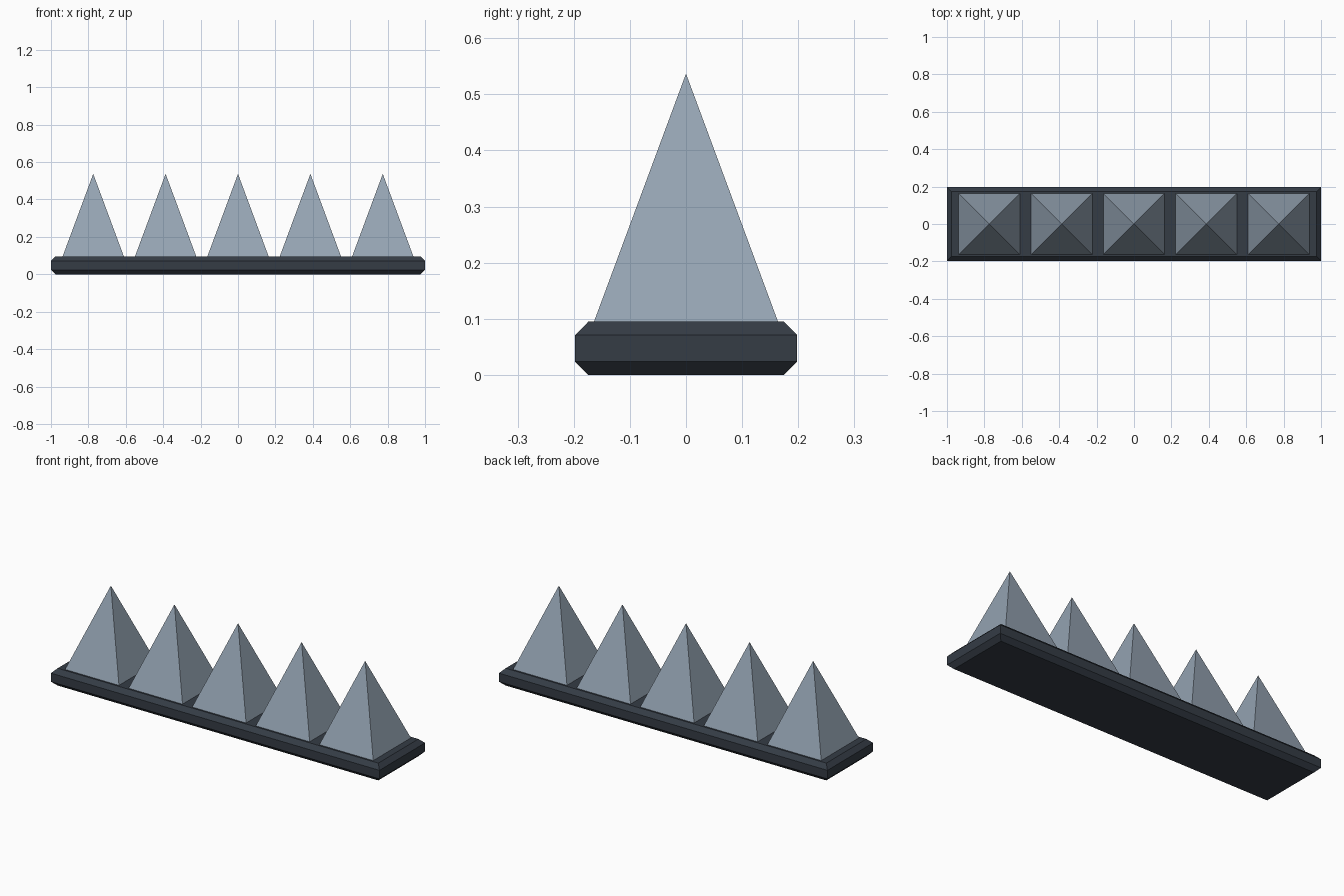
import bpy, bmesh, math

if "Cube" in bpy.data.objects:
    bpy.data.objects.remove(bpy.data.objects["Cube"])


def material(name, color):
    mat = bpy.data.materials.new(name)
    mat.diffuse_color = color
    mat.use_nodes = True
    mat.node_tree.nodes["Principled BSDF"].inputs["Base Color"].default_value = mat.diffuse_color
    return mat


def make_object(name, bm, mat):
    bmesh.ops.recalc_face_normals(bm, faces=bm.faces)
    mesh = bpy.data.meshes.new(name)
    bm.to_mesh(mesh)
    bm.free()
    mesh.materials.append(mat)
    obj = bpy.data.objects.new(name, mesh)
    bpy.context.collection.objects.link(obj)
    return obj


dark = material("dark_metal", (0.035, 0.045, 0.06, 1.0))
steel = material("pale_steel", (0.30, 0.37, 0.45, 0.8))

HALF_X, HALF_Y, HEIGHT, CHAMFER = 1.0, 0.198, 0.095, 0.024

# Base plate: stacked rectangles give chamfered top and bottom rims
bm = bmesh.new()
rings = []
for z, inset in ((0, CHAMFER), (CHAMFER, 0), (HEIGHT - CHAMFER, 0), (HEIGHT, CHAMFER)):
    x, y = HALF_X - inset, HALF_Y - inset
    rings.append([bm.verts.new(p) for p in ((-x, -y, z), (x, -y, z), (x, y, z), (-x, y, z))])
for low, high in zip(rings, rings[1:]):
    for i in range(4):
        j = (i + 1) % 4
        bm.faces.new((low[i], low[j], high[j], high[i]))
bm.faces.new(rings[0][::-1])
bm.faces.new(rings[-1])
make_object("base_plate", bm, dark)

# Row of five square pyramid spikes
SPIKE_HALF, TIP, SPACING = 0.164, 0.537, 0.387
for n in range(5):
    bm = bmesh.new()
    x = (n - 2) * SPACING
    corners = [bm.verts.new((x + sx * SPIKE_HALF, sy * SPIKE_HALF, HEIGHT))
               for sx, sy in ((-1, -1), (1, -1), (1, 1), (-1, 1))]
    tip = bm.verts.new((x, 0, TIP))
    for i in range(4):
        bm.faces.new((corners[i], corners[(i + 1) % 4], tip))
    bm.faces.new(corners[::-1])
    make_object(f"spike_{n + 1}", bm, steel)
